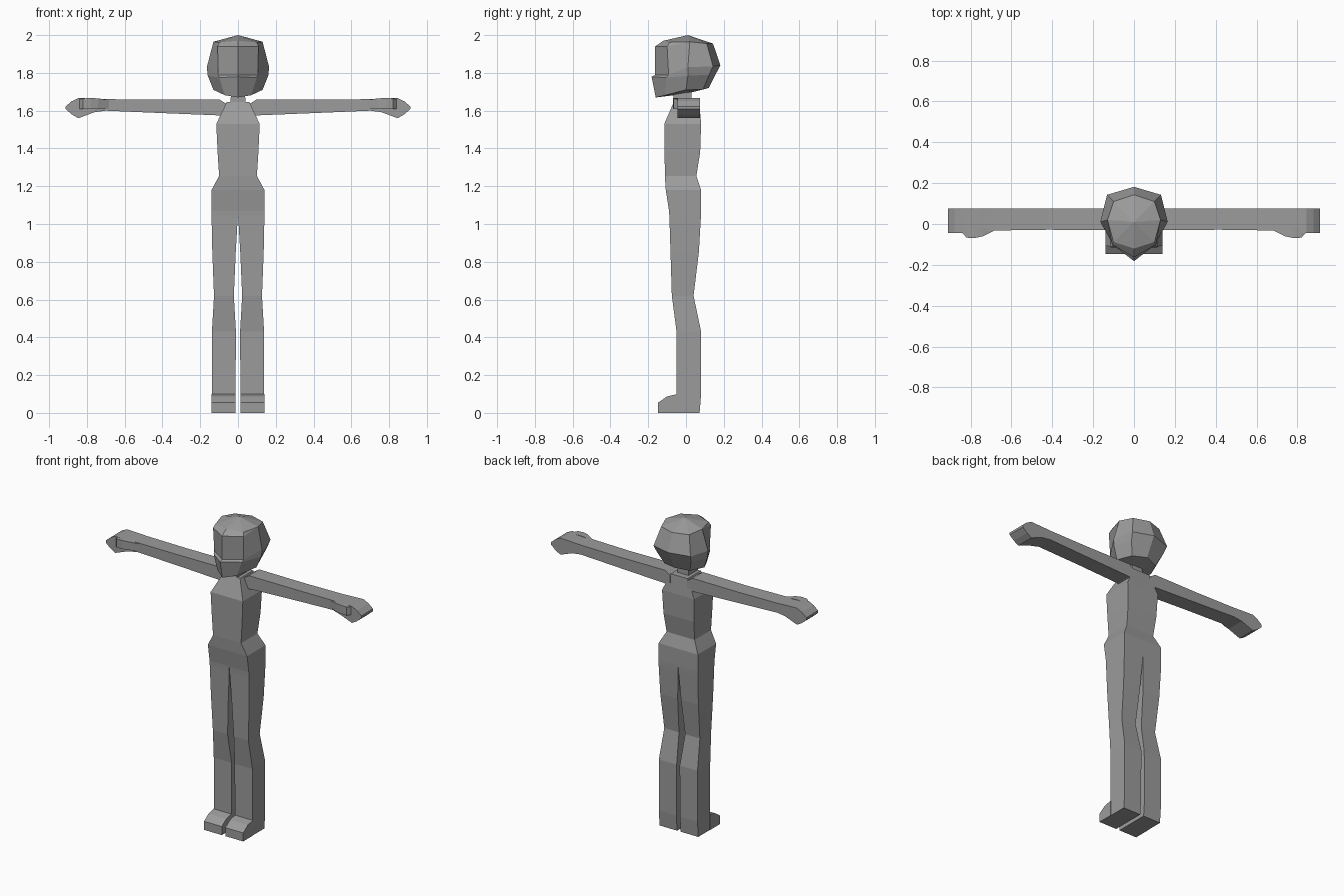
import bpy, bmesh

grey = bpy.data.materials.new("plain grey")
grey.diffuse_color = (0.33, 0.33, 0.33, 1)


def loft(name, rings, closed=True, cap_start=True, cap_end=True):
    """Skin a chain of rings on the +x side, then mirror it across x = 0."""
    bm = bmesh.new()
    loops = [[bm.verts.new(p) for p in r] for r in rings]
    n = len(rings[0])
    for a, b in zip(loops, loops[1:]):
        for i in range(n if closed else n - 1):
            j = (i + 1) % n
            bm.faces.new((a[i], a[j], b[j], b[i]))
    if cap_start:
        bm.faces.new(loops[0][::-1])
    if cap_end:
        bm.faces.new(loops[-1])
    bmesh.ops.remove_doubles(bm, verts=bm.verts[:], dist=0.0005)
    # mirrored copy, welded on the centre line
    copy = bmesh.ops.duplicate(bm, geom=bm.verts[:] + bm.edges[:] + bm.faces[:])
    verts = [g for g in copy["geom"] if isinstance(g, bmesh.types.BMVert)]
    faces = [g for g in copy["geom"] if isinstance(g, bmesh.types.BMFace)]
    for v in verts:
        v.co.x = -v.co.x
    bmesh.ops.reverse_faces(bm, faces=faces)
    bmesh.ops.remove_doubles(bm, verts=bm.verts[:], dist=0.0005)
    bmesh.ops.recalc_face_normals(bm, faces=bm.faces[:])
    me = bpy.data.meshes.new(name)
    bm.to_mesh(me)
    bm.free()
    me.materials.append(grey)
    ob = bpy.data.objects.new(name, me)
    bpy.context.collection.objects.link(ob)
    return ob


def half_level(z, x, y0, y1):
    """Half of a rectangular level, open on the centre line."""
    return [(0, y0, z), (x, y0, z), (x, y1, z), (0, y1, z)]


def level(z, x0, x1, y0, y1):
    return [(x0, y0, z), (x1, y0, z), (x1, y1, z), (x0, y1, z)]


def slice_x(x, y0, y1, z0, z1):
    return [(x, y0, z0), (x, y1, z0), (x, y1, z1), (x, y0, z1)]


# Torso from hips to shoulders
loft("torso", [half_level(*r) for r in (
    (1.07, 0.14, -0.09, 0.08),
    (1.18, 0.14, -0.107, 0.08),
    (1.255, 0.10, -0.112, 0.055),
    (1.38, 0.108, -0.113, 0.075),
    (1.53, 0.115, -0.115, 0.08),
    (1.645, 0.06, -0.065, 0.07))], closed=False, cap_start=False)

# Neck
loft("neck", [half_level(1.62, 0.04, -0.065, 0.03),
              half_level(1.71, 0.037, -0.065, 0.03)], closed=False,
     cap_start=False, cap_end=False)

# Legs
loft("legs", [level(*r) for r in (
    (1.07, 0.0, 0.14, -0.09, 0.08),
    (1.04, 0.001, 0.14, -0.088, 0.079),
    (0.85, 0.012, 0.136, -0.082, 0.068),
    (0.62, 0.022, 0.127, -0.075, 0.04),
    (0.43, 0.011, 0.138, -0.05, 0.08),
    (0.10, 0.013, 0.138, -0.05, 0.08),
    (0.0, 0.013, 0.138, -0.05, 0.072))], cap_start=False)

# Feet: side profile swept across the width
profile = [(-0.045, 0), (-0.147, 0), (-0.147, 0.055), (-0.10, 0.087), (-0.045, 0.10)]
loft("feet", [[(x, y, z) for y, z in profile] for x in (0.013, 0.14)])

# Arms and hands
loft("arms", [slice_x(*r) for r in (
    (0.06, -0.03, 0.075, 1.56, 1.635),
    (0.10, -0.03, 0.075, 1.575, 1.66),
    (0.42, -0.028, 0.075, 1.588, 1.658),
    (0.70, -0.032, 0.075, 1.60, 1.661),
    (0.76, -0.045, 0.075, 1.592, 1.664),
    (0.845, -0.045, 0.075, 1.56, 1.667),
    (0.88, -0.045, 0.075, 1.58, 1.65),
    (0.912, -0.045, 0.075, 1.608, 1.623))])

# Thumbs
loft("thumbs", [slice_x(*r) for r in (
    (0.68, -0.03, -0.02, 1.61, 1.655),
    (0.74, -0.06, -0.02, 1.612, 1.665),
    (0.78, -0.069, -0.02, 1.612, 1.667),
    (0.82, -0.067, -0.02, 1.61, 1.665),
    (0.84, -0.045, -0.02, 1.61, 1.66))])

# Head: faceted half rings from chin to crown, front to back
side, back_side, back = (0.13, 0.02, 1.965), (0.10, 0.11, 1.955), (0, 0.143, 1.955)
loft("head", [
    [(0, 0, 1.69)] * 5,
    [(0, -0.16, 1.67), (0.07, -0.11, 1.682), (0.13, 0.0, 1.71), (0.09, 0.09, 1.712), (0, 0.12, 1.72)],
    [(0, -0.182, 1.78), (0.10, -0.105, 1.775), (0.16, 0.01, 1.785), (0.122, 0.123, 1.79), (0, 0.153, 1.785)],
    [(0, -0.163, 1.79), (0.105, -0.092, 1.79), (0.165, 0.01, 1.83), (0.132, 0.143, 1.835), (0, 0.182, 1.84)],
    [(0, -0.163, 1.94), (0.108, -0.10, 1.94), side, back_side, back],
    [(0, -0.12, 1.97), (0.10, -0.088, 1.962), side, back_side, back],
    [(0, 0.01, 2.0)] * 5,
], closed=False, cap_start=False, cap_end=False)
